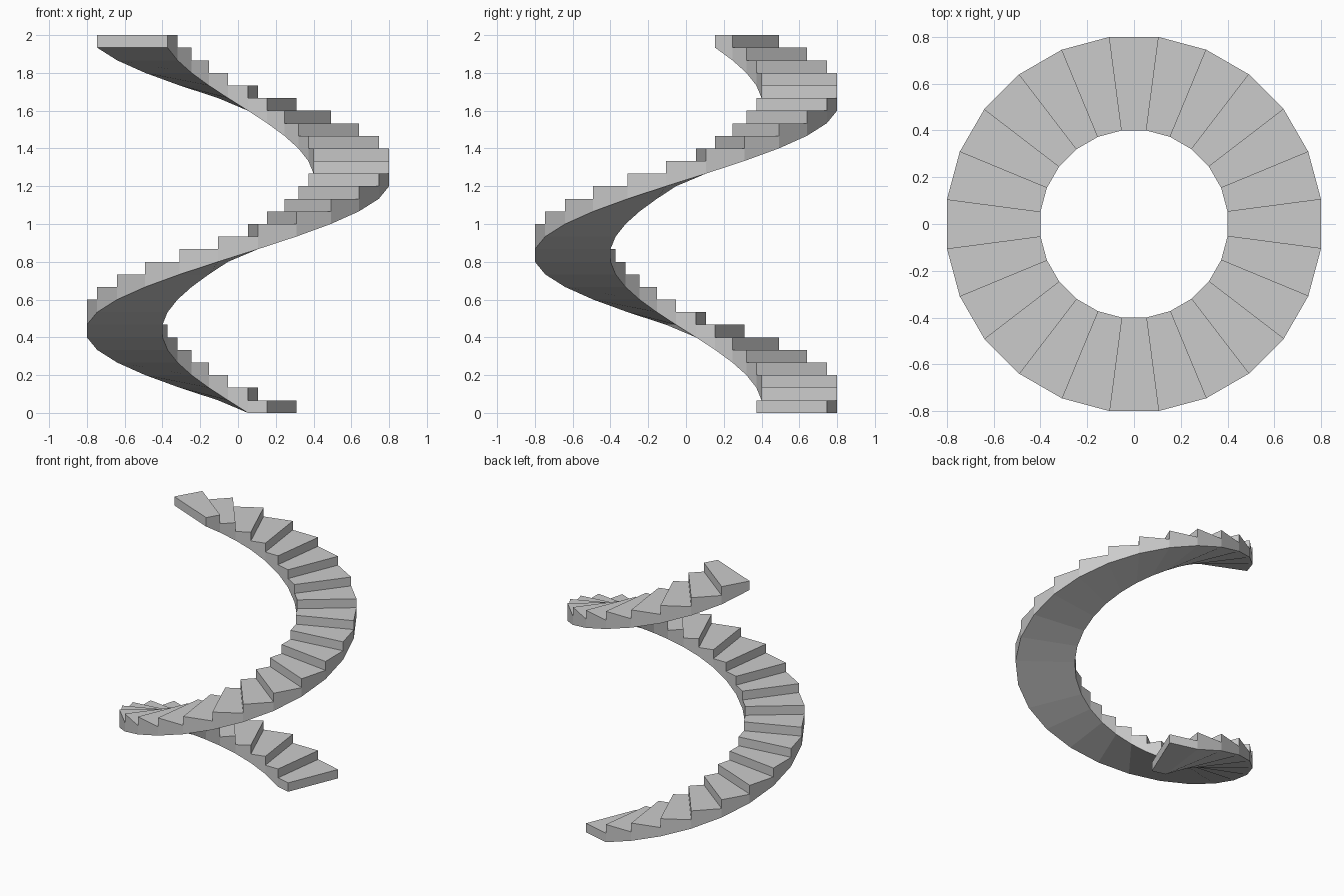
import bpy, bmesh, math

if "Cube" in bpy.data.objects:
    bpy.data.objects.remove(bpy.data.objects["Cube"])

STEPS, TURN = 30, math.radians(15)
START = math.radians(67.5)
RISE = 2.0 / STEPS
R_IN, R_OUT = (r / math.cos(TURN / 2) for r in (0.4, 0.8))

bm = bmesh.new()
cache = {}


def v(radius, i, level):
    """Vertex on radial line i at a whole number of rises (shared)."""
    key = (radius, i, level)
    if key not in cache:
        a = START + i * TURN
        cache[key] = bm.verts.new((radius * math.cos(a), radius * math.sin(a), level * RISE))
    return cache[key]


def strip(i0, l0, i1, l1):
    """Face spanning inner to outer radius between two radial edges."""
    bm.faces.new((v(R_IN, i0, l0), v(R_OUT, i0, l0), v(R_OUT, i1, l1), v(R_IN, i1, l1)))


for k in range(STEPS):
    low = max(k - 1, 0)                 # first step has a flat bottom
    strip(k, k + 1, k + 1, k + 1)       # tread
    strip(k, k, k, k + 1)               # riser
    strip(k, low, k + 1, k)             # sloping underside
    for r in (R_IN, R_OUT):             # stringer sides
        ring = [v(r, k, low)] if low < k else []
        ring += [v(r, k + 1, k), v(r, k + 1, k + 1), v(r, k, k + 1), v(r, k, k)]
        bm.faces.new(ring)
strip(STEPS, STEPS - 1, STEPS, STEPS)   # upper end face

bmesh.ops.recalc_face_normals(bm, faces=bm.faces)
mesh = bpy.data.meshes.new("spiral_staircase")
bm.to_mesh(mesh)
bm.free()

mat = bpy.data.materials.new("light grey")
mat.diffuse_color = (0.6, 0.6, 0.6, 1)
mat.use_nodes = True
mat.node_tree.nodes["Principled BSDF"].inputs["Base Color"].default_value = mat.diffuse_color
mesh.materials.append(mat)
stairs = bpy.data.objects.new("spiral_staircase", mesh)
bpy.context.collection.objects.link(stairs)
